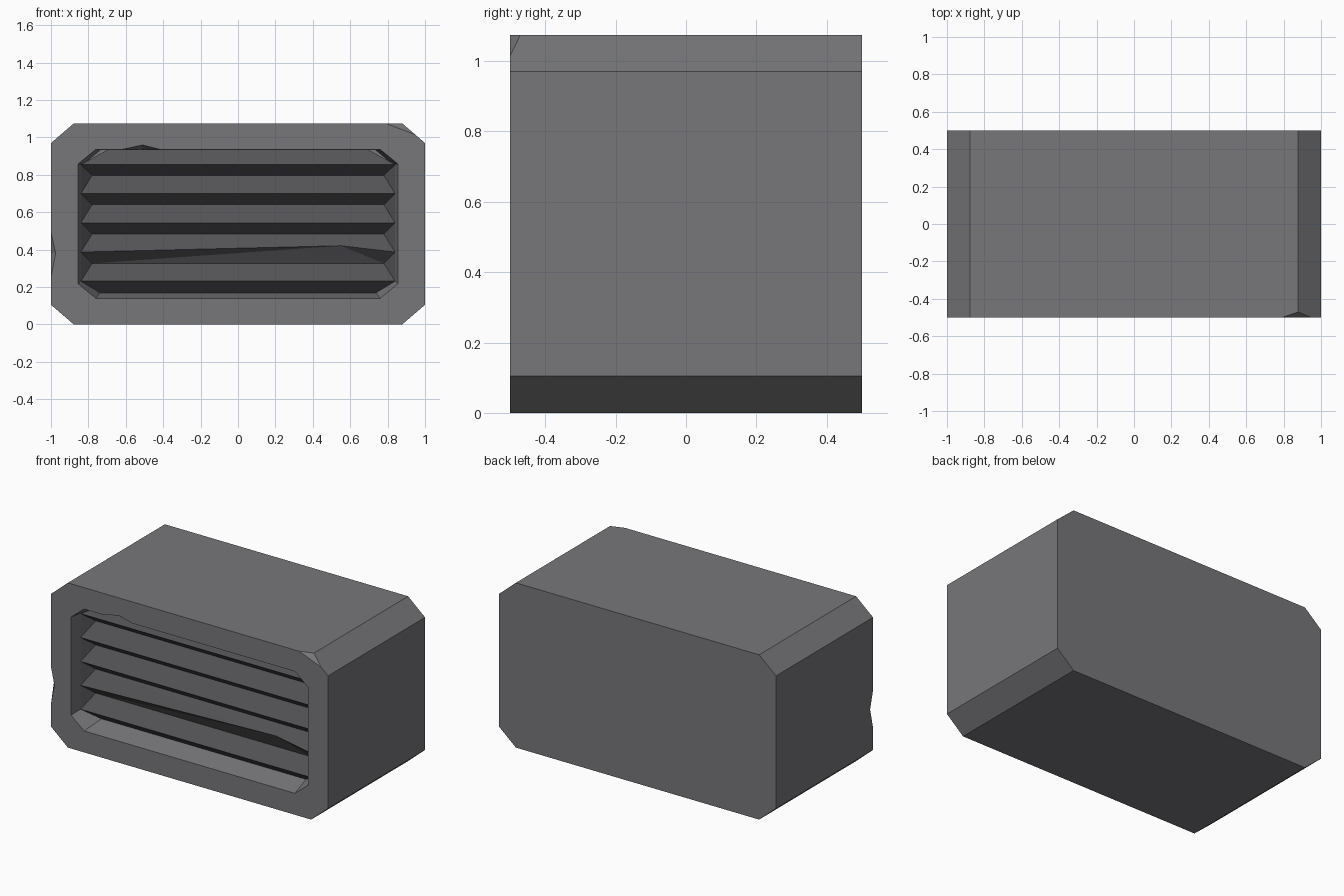
import bpy, bmesh
from mathutils import Vector

if "Cube" in bpy.data.objects:
    bpy.data.objects.remove(bpy.data.objects["Cube"])


def material(name, rgb):
    m = bpy.data.materials.new(name)
    m.diffuse_color = (*rgb, 1)
    m.use_nodes = True
    m.node_tree.nodes["Principled BSDF"].inputs["Base Color"].default_value = m.diffuse_color
    return m


frame_grey = material("frame_grey", (0.185, 0.183, 0.195))
grille_grey = material("grille_dark_grey", (0.088, 0.088, 0.095))


def finish(name, bm, mat):
    me = bpy.data.meshes.new(name)
    bm.to_mesh(me)
    bm.free()
    me.materials.append(mat)
    ob = bpy.data.objects.new(name, me)
    bpy.context.collection.objects.link(ob)
    return ob


def hull(name, points):
    """Convex solid around a set of points."""
    bm = bmesh.new()
    for p in points:
        bm.verts.new(p)
    bmesh.ops.convex_hull(bm, input=bm.verts)
    bmesh.ops.dissolve_limit(bm, angle_limit=0.001, verts=bm.verts, edges=bm.edges)
    bmesh.ops.recalc_face_normals(bm, faces=bm.faces)
    return finish(name, bm, frame_grey)


def octagon(y, half, z0, z1, cx, cz):
    """Rectangle with cut corners, in the plane y."""
    return [(s * x, y, z) for s in (-1, 1)
            for x, z in ((half - cx, z0), (half, z0 + cz), (half, z1 - cz), (half - cx, z1))]


# housing block
body = hull("housing", octagon(-0.5, 1, 0, 1.075, 0.122, 0.105)
            + octagon(0.5, 1, 0, 1.075, 0.122, 0.105))

# recess with slightly tapered walls
recess = hull("recess_cutter", octagon(-0.58, 0.871, 0.124, 0.936, 0.098, 0.08)
              + octagon(-0.34, 0.824, 0.172, 0.933, 0.088, 0.074))

# chipped upper right corner: everything outside one slanted plane
a, b, c = Vector((0.79, -0.5, 1.075)), Vector((0.88, -0.47, 1.075)), Vector((0.95, -0.5, 1.014))
mid = (a + b + c) / 3
out = (b - a).cross(c - a).normalized()
if out.y > 0:
    out = -out
corner = hull("corner_chip_cutter", [mid + (p - mid) * 3 for p in (a, b, c)] + [mid + out * 0.5])

# notch in the left front edge
notch = hull("edge_chip_cutter", [(-1, -0.5, 0.495), (-1, -0.5, 0.25), (-0.95, -0.53, 0.38),
                                  (-1.025, -0.44, 0.38), (-1.2, -0.7, 0.38)])

# chip above the opening
top_chip = hull("opening_chip_cutter", [(-0.72, -0.55, 0.928), (-0.33, -0.55, 0.928),
                                        (-0.51, -0.55, 0.974), (-0.51, -0.36, 0.92),
                                        (-0.51, -0.55, 0.88)])

bpy.context.view_layer.objects.active = body
for cutter in (recess, corner, notch, top_chip):
    mod = body.modifiers.new(cutter.name, 'BOOLEAN')
    mod.operation = 'DIFFERENCE'
    mod.solver = 'EXACT'
    mod.object = cutter
    bpy.ops.object.modifier_apply(modifier=mod.name)
    bpy.data.objects.remove(cutter)

# zigzag grille: shallow wide lips alternate with deep narrow valleys
LIP_Y, VALLEY_Y = -0.423, -0.353
bm = bmesh.new()


def row(half, y, z):
    return [bm.verts.new((-half, y, z)), bm.verts.new((half, y, z))]


rows = [row(0.70, -0.375, 0.932)]
for i in range(5):
    lip = row(0.84, LIP_Y, 0.855 - 0.156 * i)
    if i == 3:  # worn lip
        lip.insert(1, bm.verts.new((0.55, LIP_Y + 0.023, 0.421)))
    rows += [lip, row(0.78 if i < 4 else 0.765, VALLEY_Y, 0.797 - 0.157 * i)]

for up, low in zip(rows, rows[1:]):
    bm.faces.new([up[0], *low, *reversed(up[1:])])
for k in range(1, len(rows) - 2, 2):  # closing triangles at both ends
    up, valley, low = rows[k:k + 3]
    bm.faces.new([up[0], low[0], valley[0]])
    bm.faces.new([up[-1], valley[-1], low[-1]])
bmesh.ops.triangulate(bm, faces=[f for f in bm.faces if len(f.verts) > 4])
finish("louvre_grille", bm, grille_grey)
